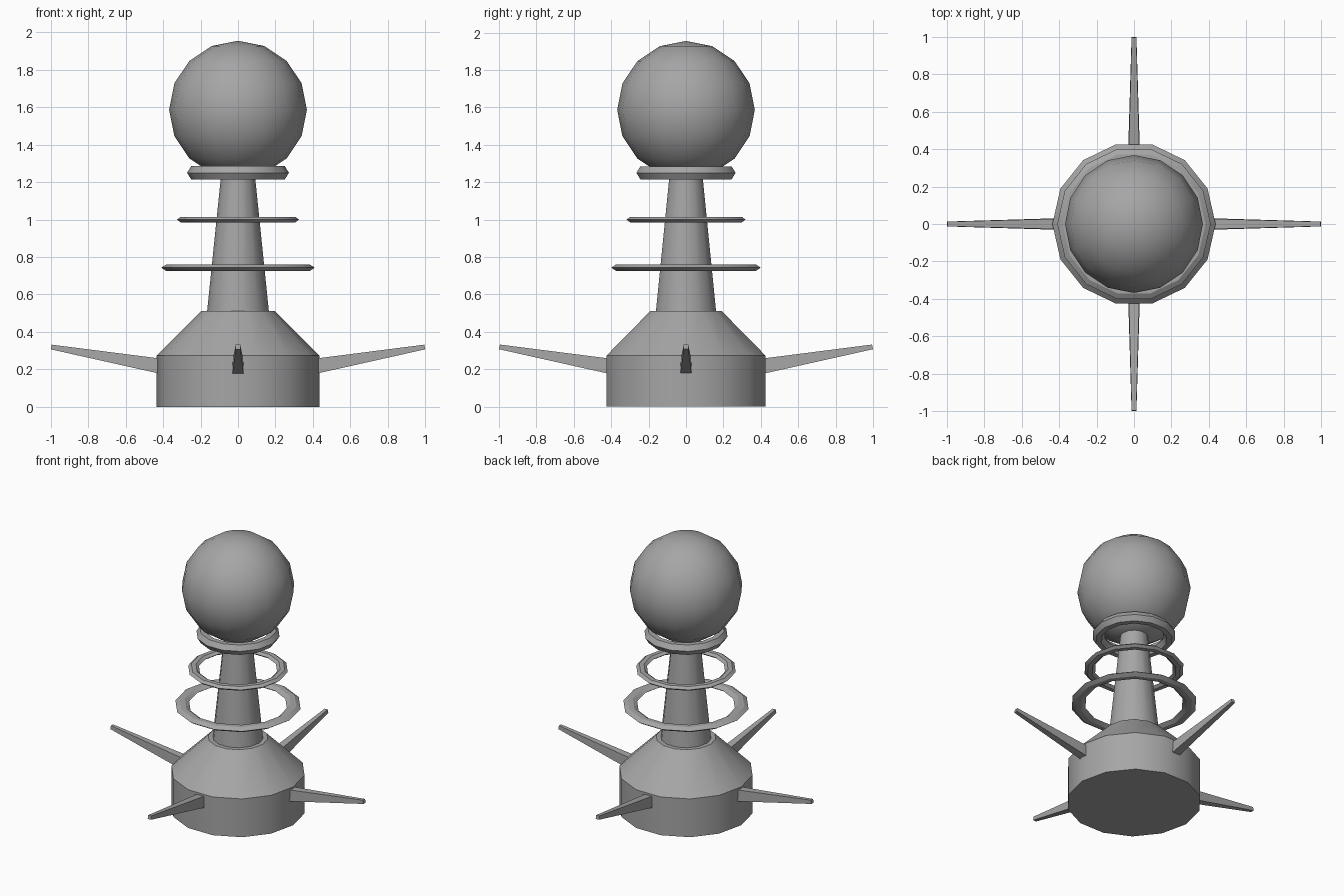
import bpy
import bmesh
from math import cos, sin, pi, radians
from mathutils import Matrix

SIDES = 14

cube = bpy.data.objects.get("Cube")
if cube:
    bpy.data.objects.remove(cube, do_unlink=True)

grey = bpy.data.materials.new("plain grey")
grey.use_nodes = True
colour = (0.38, 0.38, 0.38, 1)
grey.diffuse_color = colour
grey.node_tree.nodes["Principled BSDF"].inputs["Base Color"].default_value = colour


def finish(name, bm, smooth=True):
    """Turn a bmesh into a shaded, coloured object."""
    bmesh.ops.recalc_face_normals(bm, faces=bm.faces)
    mesh = bpy.data.meshes.new(name)
    bm.to_mesh(mesh)
    bm.free()
    mesh.materials.append(grey)
    obj = bpy.data.objects.new(name, mesh)
    bpy.context.collection.objects.link(obj)
    if smooth:
        bpy.ops.object.select_all(action="DESELECT")
        obj.select_set(True)
        bpy.context.view_layer.objects.active = obj
        bpy.ops.object.shade_smooth_by_angle(angle=radians(30))
    return obj


def lathe(name, profile, closed=False):
    """Spin a (radius, z) profile; cap the ends unless the profile is a loop."""
    bm = bmesh.new()
    loops = []
    for r, z in profile:
        loops.append([bm.verts.new((r * cos(2 * pi * i / SIDES),
                                    r * sin(2 * pi * i / SIDES), z))
                      for i in range(SIDES)])
    pairs = list(zip(loops, loops[1:]))
    if closed:
        pairs.append((loops[-1], loops[0]))
    else:
        bm.faces.new(loops[0])
        bm.faces.new(loops[-1])
    for a, b in pairs:
        for i in range(SIDES):
            j = (i + 1) % SIDES
            bm.faces.new((a[i], a[j], b[j], b[i]))
    return finish(name, bm)


def ring(name, outer, inner, z, half, bevel):
    """Six-sided band with pointed inner and outer rims."""
    lathe(name, [(outer, z), (outer - bevel, z + half), (inner + bevel, z + half),
                 (inner, z), (inner + bevel, z - half), (outer - bevel, z - half)],
          closed=True)


# Base drum with sloping shoulder, and tapering stem
lathe("base", [(0.436, 0), (0.436, 0.273), (0.195, 0.512)])
lathe("stem", [(0.166, 0.5), (0.088, 1.26)])

# Floating rings and the collar under the globe
ring("lower_ring", 0.41, 0.32, 0.743, 0.018, 0.028)
ring("upper_ring", 0.326, 0.256, 1.0, 0.015, 0.02)
ring("collar", 0.272, 0.192, 1.25, 0.035, 0.022)

# Globe
bm = bmesh.new()
bmesh.ops.create_uvsphere(bm, u_segments=16, v_segments=8, radius=0.368,
                          matrix=Matrix.Translation((0, 0, 1.587)))
finish("globe", bm)

# Four tapering spikes
for k, side in enumerate(("left", "back", "right", "front")):
    bm = bmesh.new()
    root = [(0.4, -0.031, 0.173), (0.4, 0.031, 0.173),
            (0.4, 0.028, 0.256), (0.4, -0.028, 0.256)]
    tip = [(1.0, -0.013, 0.307), (1.0, 0.013, 0.307),
           (0.995, 0.012, 0.332), (0.995, -0.012, 0.332)]
    a, b = [[bm.verts.new(p) for p in pts] for pts in (root, tip)]
    bm.faces.new(a)
    bm.faces.new(b)
    for i in range(4):
        j = (i + 1) % 4
        bm.faces.new((a[i], a[j], b[j], b[i]))
    bmesh.ops.rotate(bm, verts=bm.verts, matrix=Matrix.Rotation(k * pi / 2, 3, "Z"))
    finish(side + "_spike", bm, smooth=False)
